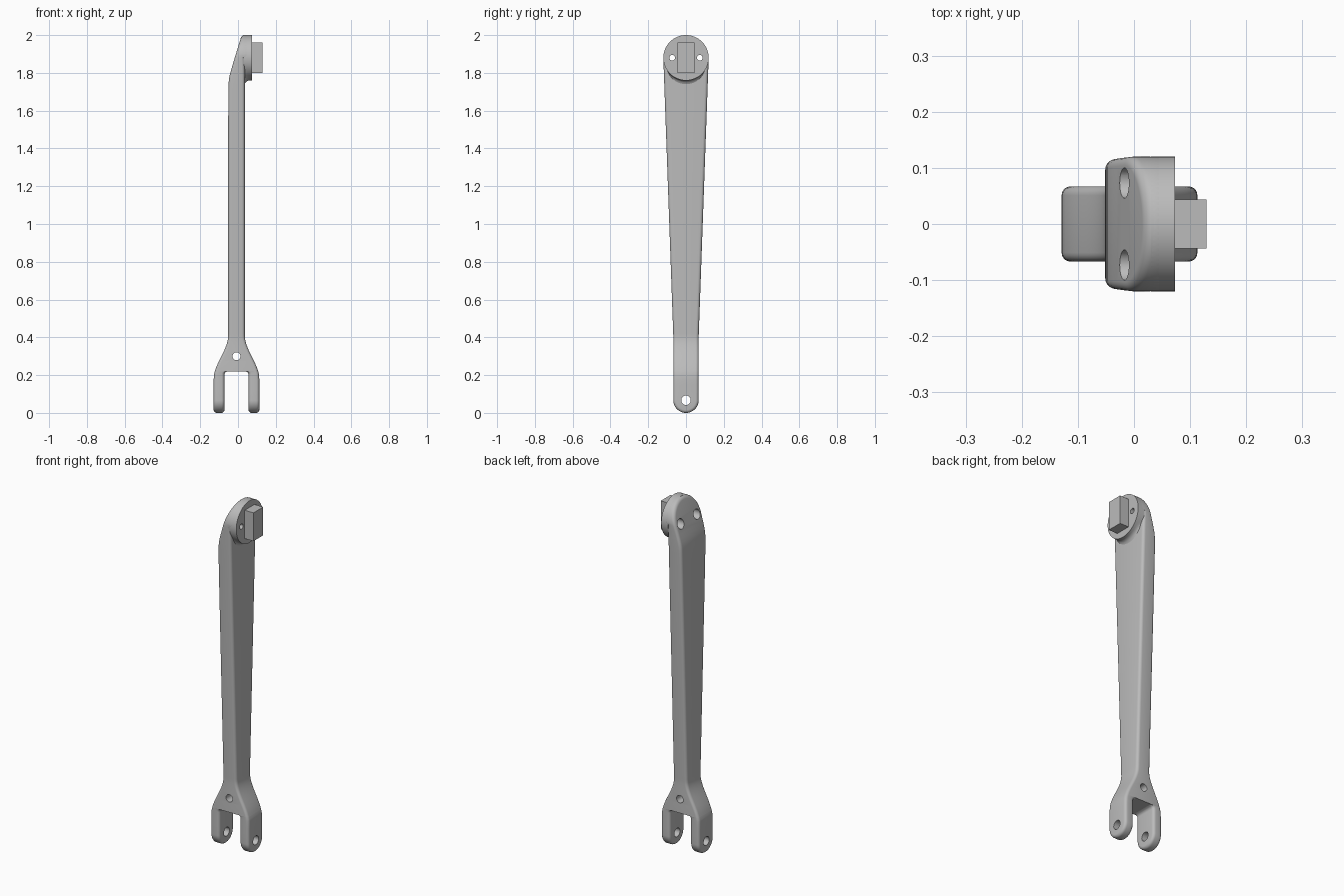
import bpy
import bmesh
from math import sin, cos, pi, sqrt

if "Cube" in bpy.data.objects:
    bpy.data.objects.remove(bpy.data.objects["Cube"])

GREY = (0.5, 0.5, 0.5, 1)
mat = bpy.data.materials.new("plain grey")
mat.use_nodes = True
mat.diffuse_color = GREY
mat.node_tree.nodes["Principled BSDF"].inputs["Base Color"].default_value = GREY

MID = -0.008        # arm centre line in x
FOOT_R = 0.067      # fork end radius
HEAD_R = 0.12       # round head radius
HEAD_Z = 2 - HEAD_R
EDGE = 0.016        # edge rounding
SPLIT = 0.22        # fork crotch height


def make_object(name, bm):
    bmesh.ops.remove_doubles(bm, verts=bm.verts, dist=1e-5)
    bmesh.ops.dissolve_degenerate(bm, edges=bm.edges, dist=1e-6)
    bmesh.ops.recalc_face_normals(bm, faces=bm.faces)
    me = bpy.data.meshes.new(name)
    bm.to_mesh(me)
    bm.free()
    me.materials.append(mat)
    ob = bpy.data.objects.new(name, me)
    bpy.context.collection.objects.link(ob)
    return ob


def skin(name, rings):
    """Join closed rings of equal length into a solid."""
    bm = bmesh.new()
    loops = [[bm.verts.new(p) for p in ring] for ring in rings]
    n = len(loops[0])
    for a, b in zip(loops, loops[1:]):
        for i in range(n):
            j = (i + 1) % n
            bm.faces.new((a[i], a[j], b[j], b[i]))
    bm.faces.new(loops[0])
    bm.faces.new(loops[-1])
    return make_object(name, bm)


def rounded_ring(y, z, ny, nz, left, right, steps=5):
    """Cross-section with rounded edges, inset along the outline normal."""
    half = []
    for side in (0, 1):
        for k in range(steps + 1):
            a = pi / 2 * (k if side == 0 else steps - k) / steps
            inset, dx = EDGE * (1 - sin(a)), EDGE * (1 - cos(a))
            py, pz = max(y - ny * inset, 0), z - nz * inset
            half.append((left(pz) + dx if side == 0 else right(pz) - dx, py, pz))
    return half + [(x, -y, z) for x, y, z in reversed(half)]


def spread(a, b, n):
    return [a + (b - a) * i / n for i in range(n + 1)]


# Outline rules of the arm
def half_depth(z):
    t = min(max((z - 0.4) / (HEAD_Z - 0.4), 0), 1)
    return FOOT_R + (HEAD_R - FOOT_R) * t


def half_thick(z):
    t = min(max((z - 0.18) / 0.23, 0), 1)
    return 0.121 - 0.077 * t * t * (3 - 2 * t)


def arm_left(z):
    t = z - 1.77
    return MID - half_thick(z) + 0.31 * (t + sqrt(t * t + 0.0009)) / 2


def arm_right(z):
    return 0.06 if z > HEAD_Z else MID + half_thick(z)


# Shaft with flared base and sloped round head
rows = [(half_depth(z), z, 1, 0)
        for z in spread(SPLIT, 0.42, 14) + spread(0.6, 1.6, 4) + spread(1.65, HEAD_Z, 10)]
for a in spread(0, pi / 2, 20)[1:]:
    rows.append((HEAD_R * cos(a), HEAD_Z + HEAD_R * sin(a), cos(a), sin(a)))
shaft = skin("shaft", [rounded_ring(*r, arm_left, arm_right) for r in rows])


# Fork prongs, with the crotch corners filleted
def fillet(z, r=0.018):
    t = max(z - (SPLIT - r), 0)
    return r - sqrt(max(r * r - t * t, 0))


rows = [(FOOT_R * cos(a), FOOT_R + FOOT_R * sin(a), cos(a), sin(a))
        for a in spread(-pi / 2, 0, 16)]
rows += [(FOOT_R, z, 1, 0) for z in spread(0.12, 0.2, 3) + spread(0.205, SPLIT, 5)]
right_prong = skin("right_prong", [rounded_ring(
    *r, lambda z: MID - half_thick(z), lambda z: MID - 0.064 + fillet(z)) for r in rows])
left_prong = skin("left_prong", [rounded_ring(
    *r, lambda z: MID + 0.064 - fillet(z), lambda z: MID + half_thick(z)) for r in rows])


# Round mounting plate, blended into the shaft on its lower side
def plate_ring(x, flare):
    ring = []
    for i in range(72):
        a = 2 * pi * i / 72
        r = HEAD_R + 0.02 * flare * max(0, (cos(a) - 0.6) / 0.4)
        ring.append((x, r * sin(a), HEAD_Z - r * cos(a)))
    return ring


plate = skin("mounting_plate", [plate_ring(x, f) for x, f in (
    (0.03, 1), (0.036, 1), (0.04, 0.55), (0.047, 0.2), (0.057, 0), (0.073, 0))])


# Rectangular drive key
def box(name, x, y, z):
    return skin(name, [[(px, -y, z[0]), (px, y, z[0]), (px, y, z[1]), (px, -y, z[1])] for px in x])


key = box("drive_key", (0.07, 0.129), 0.044, (1.8, 1.962))


# Drilled holes
def drill(targets, axis, radius, span, u, z):
    ring = [(u + radius * cos(a), z + radius * sin(a)) for a in spread(0, 2 * pi, 32)[:-1]]
    rings = [[(s, p, q) if axis == "x" else (p, s, q) for p, q in ring] for s in span]
    cutter = skin("hole_cutter", rings)
    cutter.hide_render = True
    for ob in targets:
        mod = ob.modifiers.new("hole", "BOOLEAN")
        mod.operation, mod.solver, mod.object = "DIFFERENCE", "EXACT", cutter
        bpy.context.view_layer.objects.active = ob
        bpy.ops.object.modifier_apply(modifier=mod.name)
    bpy.data.objects.remove(cutter)


drill((left_prong, right_prong), "x", 0.025, (-0.3, 0.3), 0, FOOT_R)
drill((shaft,), "y", 0.021, (-0.3, 0.3), MID, 0.3)
for y in (-0.073, 0.073):
    drill((shaft, plate), "x", 0.015, (-0.3, 0.3), y, HEAD_Z)
    drill((shaft, plate), "x", 0.027, (-0.3, 0.045), y, HEAD_Z)

# Smooth the curved surfaces, keep real edges sharp
bpy.ops.object.select_all(action="DESELECT")
for ob in (shaft, left_prong, right_prong, plate, key):
    ob.select_set(True)
bpy.context.view_layer.objects.active = shaft
bpy.ops.object.shade_smooth_by_angle(angle=pi / 6)
